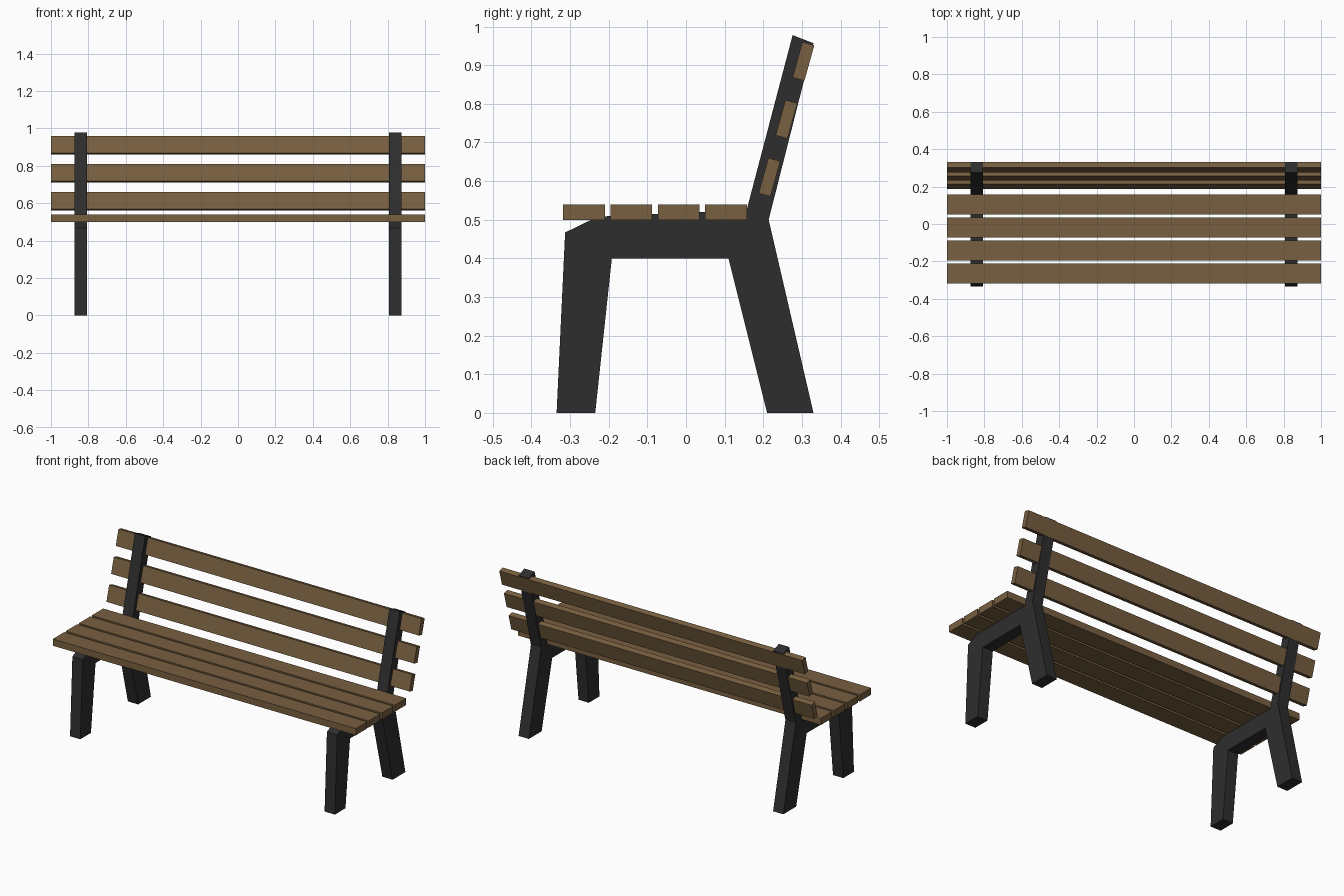
import bpy, bmesh, math
from mathutils import Matrix

if "Cube" in bpy.data.objects:
    bpy.data.objects.remove(bpy.data.objects["Cube"])


def material(name, color):
    m = bpy.data.materials.new(name)
    m.diffuse_color = (*color, 1)
    m.use_nodes = True
    m.node_tree.nodes["Principled BSDF"].inputs["Base Color"].default_value = m.diffuse_color
    return m


wood = material("brown wood", (0.19, 0.115, 0.052))
iron = material("dark iron", (0.027, 0.027, 0.027))


def add_object(name, bm, mat):
    bmesh.ops.recalc_face_normals(bm, faces=bm.faces)
    mesh = bpy.data.meshes.new(name)
    bm.to_mesh(mesh)
    bm.free()
    mesh.materials.append(mat)
    obj = bpy.data.objects.new(name, mesh)
    bpy.context.collection.objects.link(obj)


def slat(name, y, z, depth, height, tilt=0):
    bm = bmesh.new()
    bmesh.ops.create_cube(bm, size=1)
    bm.transform(Matrix.Translation((0, y, z))
                 @ Matrix.Rotation(math.radians(-tilt), 4, 'X')
                 @ Matrix.Diagonal((2, depth, height, 1)))
    add_object(name, bm, wood)


# Side frames: legs, seat rail and back post in one profile (y, z)
profile = [(-0.335, 0), (-0.235, 0), (-0.192, 0.4), (0.11, 0.4), (0.21, 0),
           (0.33, 0), (0.214, 0.5), (0.33, 0.957), (0.276, 0.978),
           (0.157, 0.525), (-0.2, 0.51), (-0.245, 0.5), (-0.313, 0.467)]
for side, x in (("left", -0.84), ("right", 0.84)):
    bm = bmesh.new()
    face = bm.faces.new([bm.verts.new((x - 0.034, y, z)) for y, z in profile])
    out = bmesh.ops.extrude_face_region(bm, geom=[face])
    bmesh.ops.translate(bm, vec=(0.068, 0, 0),
                        verts=[v for v in out["geom"] if isinstance(v, bmesh.types.BMVert)])
    add_object(side + "_frame", bm, iron)

# Seat slats
for i in range(4):
    slat(f"seat_slat_{i + 1}", -0.264 + i * 0.1225, 0.52, 0.108, 0.04)

# Tilted backrest slats
for i in range(3):
    slat(f"back_slat_{i + 1}", 0.216 + i * 0.044, 0.61 + i * 0.15, 0.032, 0.095, 15.5)
